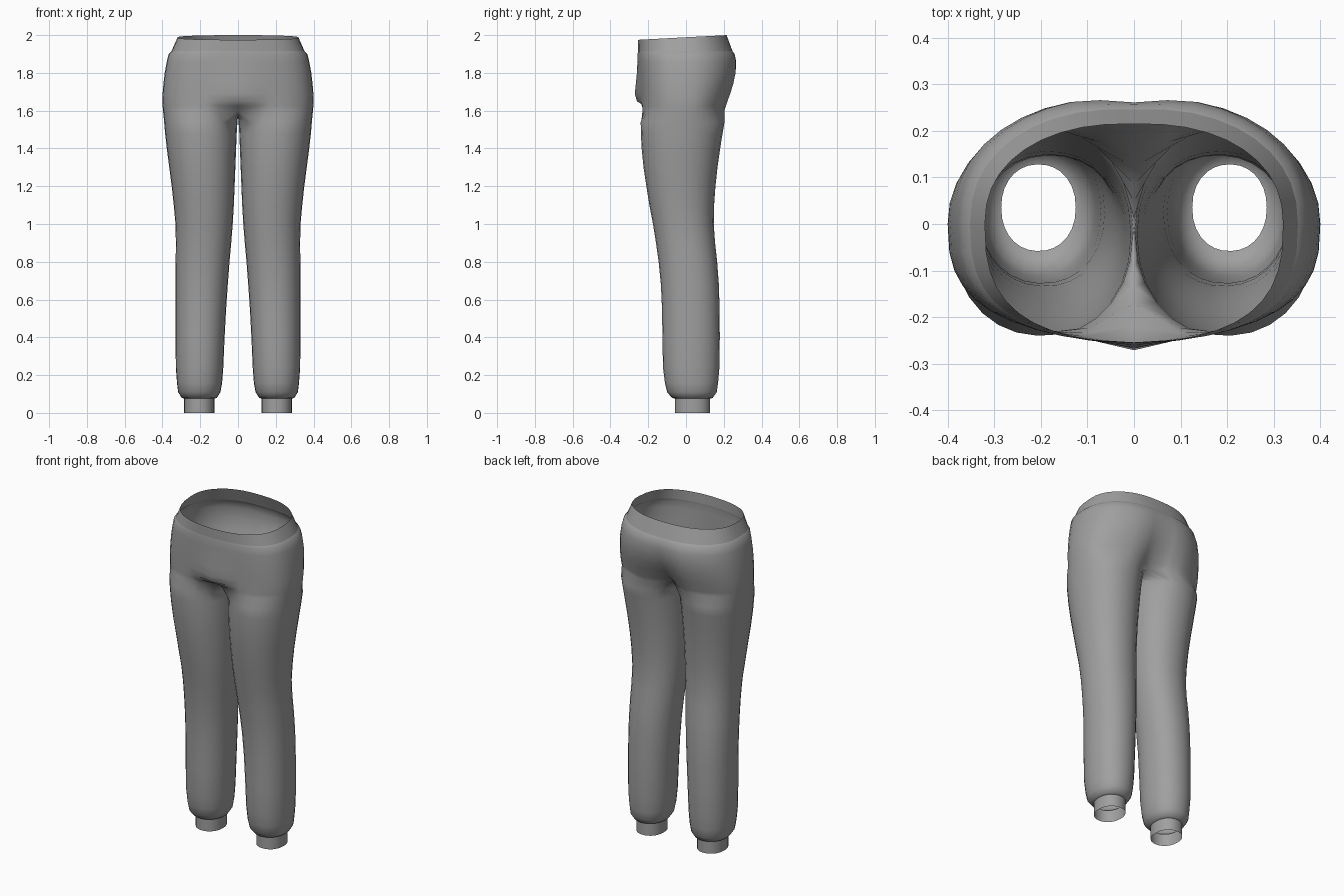
import bpy, bmesh, math

if "Cube" in bpy.data.objects:
    bpy.data.objects.remove(bpy.data.objects["Cube"])

ARC, INNER = 21, 7          # points on the outer arc / along the inner leg
SPREAD = math.radians(125)  # half angle of the leg ring that continues into the hips

grey = bpy.data.materials.new("grey_fabric")
grey.diffuse_color = (0.35, 0.35, 0.35, 1)
grey.use_nodes = True
grey.node_tree.nodes["Principled BSDF"].inputs["Base Color"].default_value = grey.diffuse_color


def spow(v, e):
    return math.copysign(abs(v) ** e, v)


def leg_ring(z, x_in, x_out, y_f, y_b, n=2.15):
    """Closed rounded ring, starting front-inside and running round the outside."""
    cx, cy = (x_in + x_out) / 2, (y_f + y_b) / 2
    rx, ry = (x_out - x_in) / 2, (y_b - y_f) / 2
    angles = [-SPREAD + 2 * SPREAD * j / (ARC - 1) for j in range(ARC)]
    gap = 2 * math.pi - 2 * SPREAD
    angles += [SPREAD + gap * (j + 1) / (INNER + 1) for j in range(INNER)]
    return [(cx + rx * spow(math.cos(a), 2 / n), cy + ry * spow(math.sin(a), 2 / n), z)
            for a in angles]


def hip_arc(z, rx, y_f, y_b, front=0.0, back=0.0, wf=0.08, tilt=0.0):
    """Half ring from front centre to back centre; front/back push the centre line in."""
    pts = []
    for j in range(ARC):
        a = -math.pi / 2 + math.pi * j / (ARC - 1)
        c, s = max(math.cos(a), 0), math.sin(a)
        if j in (0, ARC - 1):
            c = 0
        n = 2.7 if s < 0 else 2.25
        x = rx * c ** (2 / n)
        y = (y_f if s < 0 else y_b) * spow(s, 2 / n)
        if s < 0:
            y += front * math.exp(-(x / wf) ** 2)
        else:
            y -= back * math.exp(-(x / 0.08) ** 2)
        pts.append((x, y, z + tilt * y / 0.24))
    return pts


def build(name, strips, angle):
    """Loft each (rings, closed) strip, weld, and mirror to the other side."""
    bm = bmesh.new()
    for rings, closed in strips:
        rows = [[bm.verts.new(p) for p in r] for r in rings]
        for a, b in zip(rows, rows[1:]):
            n = len(a)
            for j in range(n if closed else n - 1):
                k = (j + 1) % n
                bm.faces.new((a[j], a[k], b[k], b[j]))
    bmesh.ops.remove_doubles(bm, verts=bm.verts, dist=0.0005)
    mesh = bpy.data.meshes.new(name)
    bm.to_mesh(mesh)
    bm.free()
    mesh.materials.append(grey)
    ob = bpy.data.objects.new(name, mesh)
    bpy.context.collection.objects.link(ob)
    bpy.ops.object.select_all(action='DESELECT')
    ob.select_set(True)
    bpy.context.view_layer.objects.active = ob
    bpy.ops.object.shade_smooth_by_angle(angle=math.radians(angle))
    mirror = ob.modifiers.new("mirror", 'MIRROR')
    mirror.use_clip = True
    mirror.merge_threshold = 0.001


# leg sections: z, inner x, outer x, front y, back y
cuff_top = (0.075, 0.125, 0.285, -0.058, 0.128)
legs = [leg_ring(*k) for k in (
    cuff_top,
    (0.08, 0.112, 0.298, -0.075, 0.142),
    (0.11, 0.093, 0.317, -0.100, 0.163),
    (0.16, 0.084, 0.323, -0.112, 0.170),
    (0.24, 0.078, 0.329, -0.122, 0.177),
    (0.40, 0.071, 0.331, -0.125, 0.179),
    (0.55, 0.063, 0.331, -0.127, 0.178),
    (0.68, 0.054, 0.331, -0.133, 0.174),
    (0.80, 0.045, 0.330, -0.145, 0.165),
    (0.90, 0.036, 0.329, -0.159, 0.154),
    (1.00, 0.028, 0.331, -0.175, 0.147),
    (1.10, 0.022, 0.340, -0.194, 0.149),
    (1.20, 0.018, 0.351, -0.210, 0.156),
    (1.30, 0.014, 0.364, -0.225, 0.167),
    (1.40, 0.010, 0.377, -0.235, 0.181),
    (1.48, 0.007, 0.386, -0.239, 0.194),
    (1.54, 0.003, 0.391, -0.240, 0.204))]

# hip sections, from the crotch up to the waist seam
hips = [hip_arc(*k) for k in (
    (1.60, 0.397, 0.240, 0.217, 0.070, 0.095, 0.08),
    (1.625, 0.399, 0.240, 0.225, 0.020, 0.080, 0.08),
    (1.65, 0.400, 0.240, 0.233, -0.020, 0.068, 0.08),
    (1.69, 0.399, 0.241, 0.247, -0.030, 0.052, 0.08),
    (1.74, 0.395, 0.243, 0.263, -0.023, 0.035, 0.09),
    (1.80, 0.388, 0.245, 0.275, -0.015, 0.023, 0.10),
    (1.86, 0.377, 0.247, 0.275, -0.010, 0.014, 0.12),
    (1.90, 0.367, 0.248, 0.264, -0.008, 0.008, 0.12))]
seam = hip_arc(1.915, 0.352, 0.246, 0.250, -0.008, 0.004, 0.12)

# crotch line on the centre plane closes the top of the leg
y0, y1 = hips[0][0][1], hips[0][-1][1]
crotch = []
for j in range(INNER):
    t = (j + 1) / (INNER + 1)
    crotch.append((0, y1 + (y0 - y1) * t, 1.60 - 0.03 * math.sin(math.pi * t)))
legs.append(hips[0] + crotch)

build("trousers", [(legs, True), (hips + [seam], False)], 70)

# waistband tapering to the open rim, slightly higher at the back
rim = hip_arc(1.9885, 0.32, 0.247, 0.217, -0.008, 0.002, 0.12, tilt=0.0127)
build("waistband", [([seam, rim], False)], 40)

# straight open ankle cuffs
build("ankle_cuffs", [([leg_ring(0, *cuff_top[1:]), leg_ring(*cuff_top)], True)], 40)
